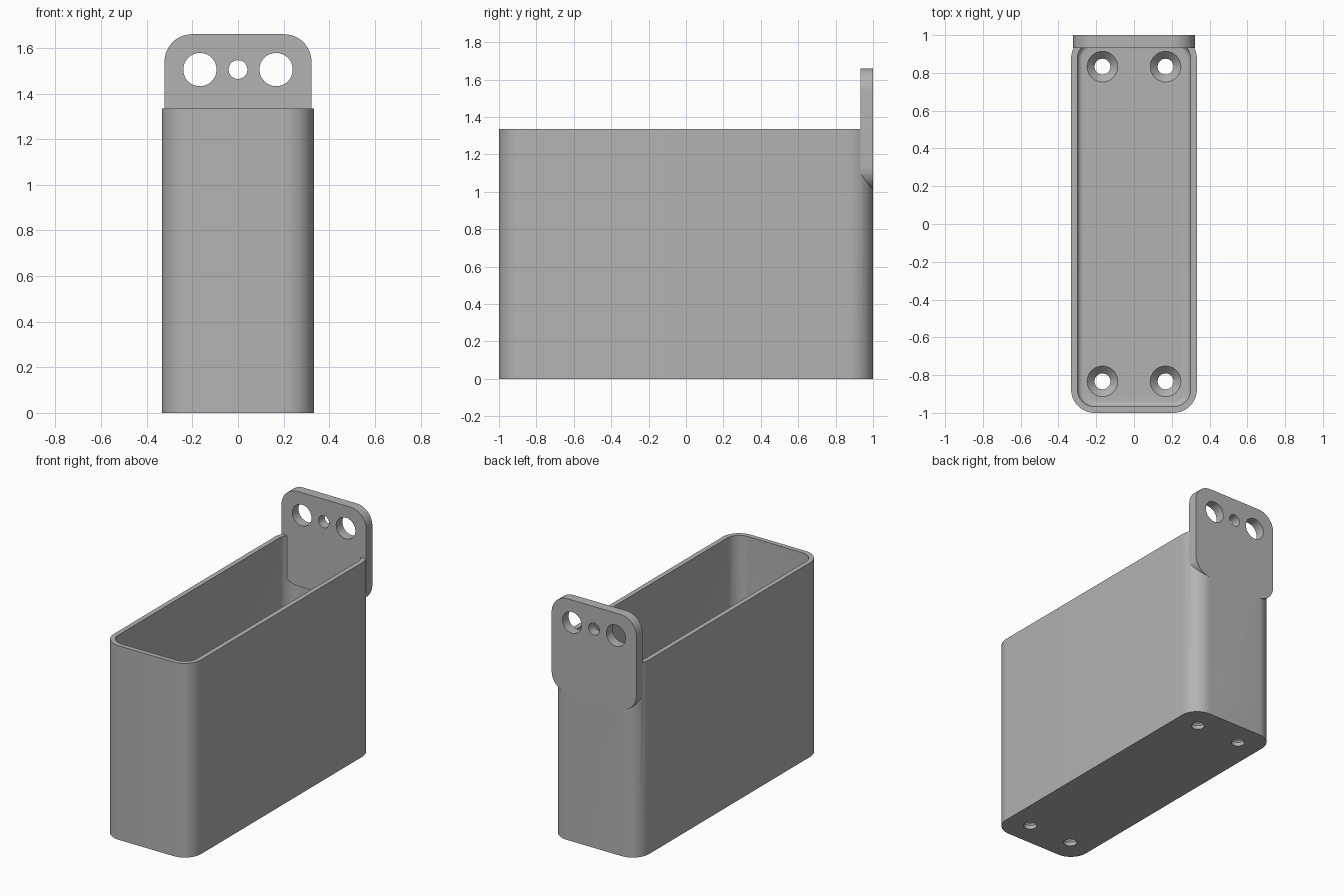
import bpy, bmesh, math
from mathutils import Matrix, Vector

cube = bpy.data.objects.get("Cube")
if cube:
    bpy.data.objects.remove(cube, do_unlink=True)

grey = bpy.data.materials.new("plain grey")
grey.use_nodes = True
colour = (0.45, 0.45, 0.45, 1)
grey.diffuse_color = colour
grey.node_tree.nodes["Principled BSDF"].inputs["Base Color"].default_value = colour

WALL, FLOOR = 0.033, 0.067


def finish(name, bm):
    bmesh.ops.recalc_face_normals(bm, faces=bm.faces)
    mesh = bpy.data.meshes.new(name)
    bm.to_mesh(mesh)
    bm.free()
    obj = bpy.data.objects.new(name, mesh)
    mesh.materials.append(grey)
    bpy.context.collection.objects.link(obj)
    return obj


def rounded_prism(name, half_w, half_h, radius, depth, matrix, fillet=0):
    """Rounded rectangle extruded along local z, with an optional fillet at its base."""
    bm = bmesh.new()
    ring = []
    for i, (sx, sy) in enumerate([(1, 1), (-1, 1), (-1, -1), (1, -1)]):
        for k in range(13):
            a = math.radians(90 * i + 7.5 * k)
            ring.append(bm.verts.new((sx * (half_w - radius) + radius * math.cos(a),
                                      sy * (half_h - radius) + radius * math.sin(a), 0)))
    base = bm.faces.new(ring)
    top = bmesh.ops.extrude_face_region(bm, geom=[base])["geom"]
    bmesh.ops.translate(bm, vec=(0, 0, depth),
                        verts=[v for v in top if isinstance(v, bmesh.types.BMVert)])
    if fillet:
        low = [e for e in bm.edges if all(v.co.z < 1e-6 for v in e.verts)]
        bmesh.ops.bevel(bm, geom=low, offset=fillet, segments=6, profile=0.5, affect='EDGES')
    bm.transform(matrix)
    return finish(name, bm)


def cone(name, r1, r2, depth, matrix):
    bm = bmesh.new()
    bmesh.ops.create_cone(bm, cap_ends=True, segments=48, radius1=r1, radius2=r2,
                          depth=depth, matrix=matrix)
    return finish(name, bm)


def boolean(obj, tool, operation):
    mod = obj.modifiers.new(tool.name, 'BOOLEAN')
    mod.operation, mod.solver, mod.object = operation, 'EXACT', tool
    bpy.context.view_layer.objects.active = obj
    bpy.ops.object.modifier_apply(modifier=mod.name)
    bpy.data.objects.remove(tool, do_unlink=True)


def move(x, y, z):
    return Matrix.Translation(Vector((x, y, z)))


# Open bin: rounded shell with a filleted floor
bin_body = rounded_prism("bin_body", 0.333, 1.0, 0.125, 1.335, move(0, 0, 0))
boolean(bin_body, rounded_prism("cavity", 0.333 - WALL, 1 - WALL, 0.125 - WALL, 2,
                                move(0, 0, FLOOR), 0.03), 'DIFFERENCE')

# Hanging plate joined to the back wall
upright = Matrix.Rotation(math.radians(90), 4, 'X')
plate = rounded_prism("plate", 0.322, 0.325, 0.12, 0.067, move(0, 1, 1.335) @ upright)
boolean(bin_body, plate, 'UNION')

# Row of holes across the plate
for x, r in [(-0.167, 0.073), (0, 0.041), (0.167, 0.073)]:
    boolean(bin_body, cone("plate_hole", r, r, 0.3, move(x, 1, 1.505) @ upright), 'DIFFERENCE')

# Countersunk screw holes in the floor
for x in (-0.167, 0.167):
    for y in (-0.833, 0.833):
        boolean(bin_body, cone("screw_hole", 0.042, 0.042, 0.5, move(x, y, 0)), 'DIFFERENCE')
        boolean(bin_body, cone("countersink", 0.042, 0.082, 0.042, move(x, y, FLOOR - 0.02)),
                'DIFFERENCE')

bpy.ops.object.select_all(action='DESELECT')
bin_body.select_set(True)
bpy.context.view_layer.objects.active = bin_body
bpy.ops.object.shade_smooth_by_angle(angle=math.radians(30))
